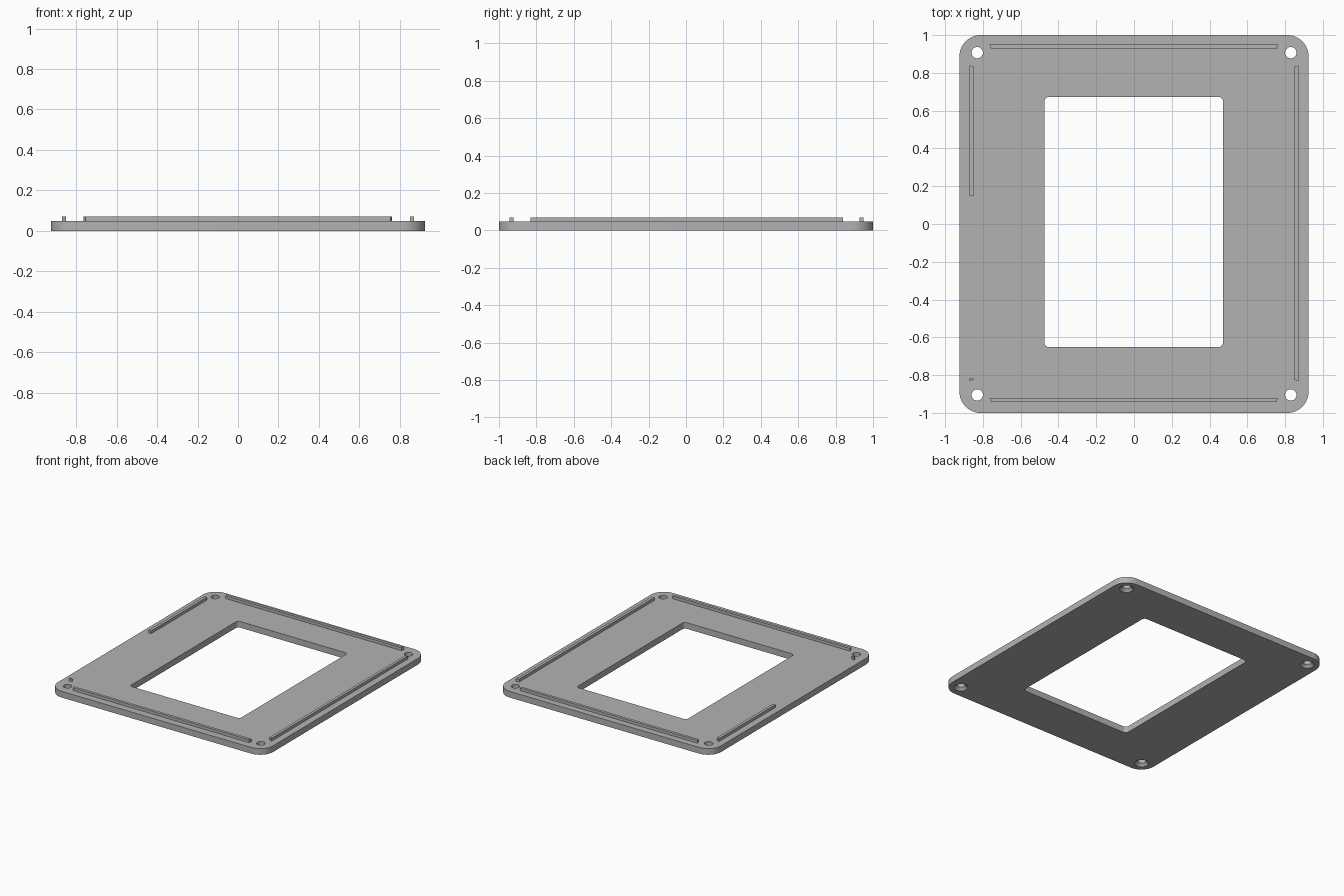
import bpy
import bmesh
from math import cos, sin, pi

cube = bpy.data.objects.get("Cube")
if cube:
    bpy.data.objects.remove(cube, do_unlink=True)

PLATE_TOP = 0.048
RIDGE_TOP = 0.07

grey = bpy.data.materials.new("matte grey")
grey.use_nodes = True
colour = (0.45, 0.45, 0.45, 1)
grey.diffuse_color = colour
grey.node_tree.nodes["Principled BSDF"].inputs["Base Color"].default_value = colour


def loft(name, rings):
    """Solid from a stack of (z, outline) rings, bottom to top."""
    bm = bmesh.new()
    loops = [[bm.verts.new((x, y, z)) for x, y in outline] for z, outline in rings]
    bm.faces.new(loops[0][::-1])
    bm.faces.new(loops[-1])
    for low, high in zip(loops, loops[1:]):
        for i in range(len(low)):
            j = (i + 1) % len(low)
            bm.faces.new((low[i], low[j], high[j], high[i]))
    bmesh.ops.recalc_face_normals(bm, faces=bm.faces)
    mesh = bpy.data.meshes.new(name)
    bm.to_mesh(mesh)
    bm.free()
    mesh.materials.append(grey)
    obj = bpy.data.objects.new(name, mesh)
    bpy.context.collection.objects.link(obj)
    return obj


def rounded_rect(x0, x1, y0, y1, r, steps):
    centres = [(x1 - r, y1 - r), (x0 + r, y1 - r), (x0 + r, y0 + r), (x1 - r, y0 + r)]
    return [(cx + r * cos((q + s / steps) * pi / 2), cy + r * sin((q + s / steps) * pi / 2))
            for q, (cx, cy) in enumerate(centres) for s in range(steps + 1)]


def circle(cx, cy, r, n=32):
    return [(cx + r * cos(2 * pi * i / n), cy + r * sin(2 * pi * i / n)) for i in range(n)]


# Base plate with rounded corners
outline = rounded_rect(-0.924, 0.924, -1, 1, 0.112, 14)
plate = loft("base_plate", [(0, outline), (PLATE_TOP, outline)])

# Window opening and countersunk screw holes
window = rounded_rect(-0.474, 0.471, -0.652, 0.673, 0.024, 6)
cutters = [loft("window_cutter", [(-0.1, window), (0.1, window)])]
for x in (-0.83, 0.83):
    for y in (-0.905, 0.907):
        profile = [(-0.01, 0.06), (0.02, 0.03), (0.1, 0.03)]
        cutters.append(loft("screw_hole_cutter", [(z, circle(x, y, r)) for z, r in profile]))

bpy.context.view_layer.objects.active = plate
for cutter in cutters:
    cutter.hide_render = True
    cut = plate.modifiers.new("cut", "BOOLEAN")
    cut.object = cutter
    cut.operation = "DIFFERENCE"
    cut.solver = "EXACT"
    bpy.ops.object.modifier_apply(modifier=cut.name)
    bpy.data.objects.remove(cutter, do_unlink=True)

bpy.ops.object.select_all(action="DESELECT")
plate.select_set(True)
bpy.ops.object.shade_smooth_by_angle(angle=pi / 7)


# Raised locating ridges with slightly mitred ends
def ridge(name, corners):
    return loft(name, [(PLATE_TOP - 0.004, corners), (RIDGE_TOP, corners)])


for name, y in (("front_ridge", -0.943), ("back_ridge", 0.927)):
    ridge(name, [(-0.755, y), (0.755, y), (0.762, y + 0.022), (-0.764, y + 0.022)])

IN, OUT = 0.849, 0.871
ridge("left_ridge", [(IN, -0.824), (OUT, -0.832), (OUT, 0.84), (IN, 0.833)])
ridge("right_ridge", [(-OUT, 0.148), (-IN, 0.148), (-IN, 0.833), (-OUT, 0.84)])
ridge("right_ridge_stub", [(-OUT, -0.832), (-IN, -0.824), (-IN, -0.819), (-OUT, -0.819)])
